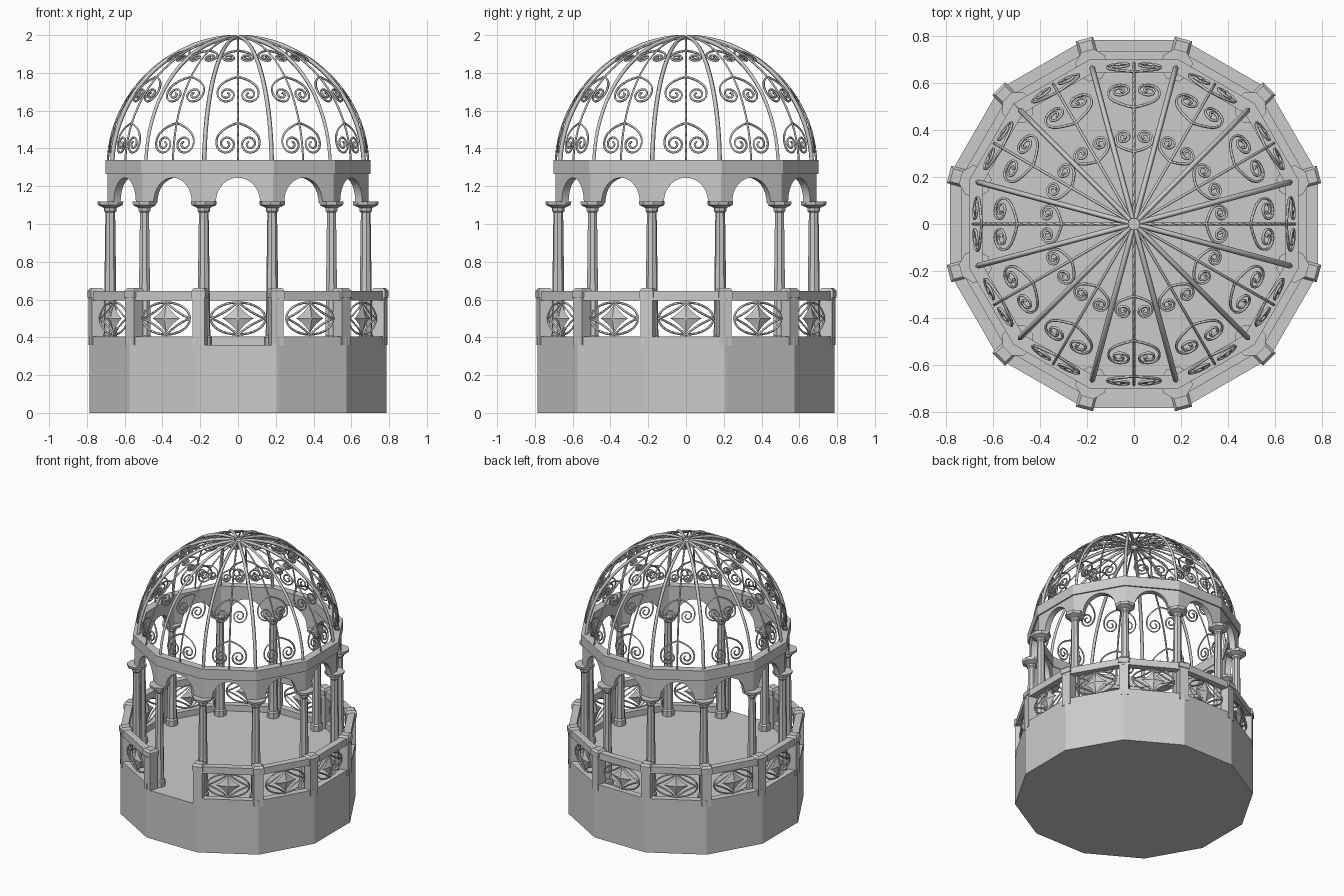
import bpy, bmesh, math
from mathutils import Matrix, Vector

if "Cube" in bpy.data.objects:
    bpy.data.objects.remove(bpy.data.objects["Cube"])

N = 12
T = math.tan(math.pi / N)
FACES = [Matrix.Rotation(2 * math.pi * k / N, 4, 'Z') for k in range(N)]
CORNERS = [Matrix.Rotation(2 * math.pi * (k + 0.5) / N, 4, 'Z') for k in range(N)]


def finish(name, bm, smooth=False):
    bmesh.ops.recalc_face_normals(bm, faces=bm.faces)
    me = bpy.data.meshes.new(name)
    bm.to_mesh(me)
    bm.free()
    ob = bpy.data.objects.new(name, me)
    bpy.context.collection.objects.link(ob)
    if smooth:
        bpy.ops.object.select_all(action='DESELECT')
        ob.select_set(True)
        bpy.context.view_layer.objects.active = ob
        bpy.ops.object.shade_smooth_by_angle()
    return ob


def hexa(bm, M, pts):
    """Eight points: four below, four above, in matching order."""
    v = [bm.verts.new(M @ Vector(p)) for p in pts]
    for f in ((0, 1, 2, 3), (4, 5, 6, 7), (0, 1, 5, 4), (1, 2, 6, 5), (2, 3, 7, 6), (3, 0, 4, 7)):
        bm.faces.new([v[i] for i in f])


def mitred_bar(bm, M, a_in, a_out, z0, z1):
    """Straight bar along one side of the twelve-sided plan."""
    plan = [(-a_out * T, -a_out), (a_out * T, -a_out), (a_in * T, -a_in), (-a_in * T, -a_in)]
    hexa(bm, M, [(x, y, z) for z in (z0, z1) for x, y in plan])


def block(bm, M, w, r0, r1, z0, z1):
    plan = [(-w, -r1), (w, -r1), (w, -r0), (-w, -r0)]
    hexa(bm, M, [(x, y, z) for z in (z0, z1) for x, y in plan])


def tubes(name, paths, radius):
    """Joined thin four-sided rods; each path is (points, closed)."""
    cu = bpy.data.curves.new(name, 'CURVE')
    cu.dimensions = '3D'
    cu.bevel_depth = radius
    cu.bevel_resolution = 0
    cu.use_fill_caps = True
    for pts, closed in paths:
        sp = cu.splines.new('POLY')
        sp.points.add(len(pts) - 1)
        for p, q in zip(sp.points, pts):
            p.co = (q[0], q[1], q[2], 1)
        sp.use_cyclic_u = closed
    ob = bpy.data.objects.new(name, cu)
    bpy.context.collection.objects.link(ob)
    bpy.ops.object.select_all(action='DESELECT')
    ob.select_set(True)
    bpy.context.view_layer.objects.active = ob
    bpy.ops.object.convert(target='MESH')


# solid base
bm = bmesh.new()
R = 0.785 / math.cos(math.pi / N)
bmesh.ops.create_cone(bm, cap_ends=True, segments=N, radius1=R, radius2=R, depth=0.36,
                      matrix=CORNERS[0] @ Matrix.Translation((0, 0, 0.18)) @ Matrix.Rotation(math.pi / 2, 4, 'Z'))
finish("base", bm)

# railing: rails on every side except the front entrance
bm = bmesh.new()
for M in FACES[1:]:
    mitred_bar(bm, M, 0.735, 0.785, 0.36, 0.405)
    mitred_bar(bm, M, 0.735, 0.785, 0.595, 0.645)
finish("railing_rails", bm)

# railing posts with chamfered caps
bm = bmesh.new()
for M in CORNERS:
    block(bm, M, 0.033, 0.745, 0.81, 0.36, 0.62)
    lo, hi = (0.038, 0.738, 0.816), (0.028, 0.75, 0.804)
    block(bm, M, *lo, 0.61, 0.645)
    hexa(bm, M, [(x, y, z) for (w, a, b), z in ((lo, 0.645), (hi, 0.66))
                 for x, y in ((-w, -b), (w, -b), (w, -a), (-w, -a))])
finish("railing_posts", bm)

# pointed star ornaments in the railing
bm = bmesh.new()
for M in FACES[1:]:
    rim = []
    for i in range(24):
        t = 2 * math.pi * i / 24
        c, s = math.cos(t), math.sin(t)
        rim.append(bm.verts.new(M @ Vector((0.085 * c * abs(c), -0.76, 0.5 + 0.08 * s * abs(s)))
                                if i % 6 == 0 else
                                M @ Vector((0.085 * math.copysign(abs(c) ** 2.5, c), -0.76,
                                            0.5 + 0.08 * math.copysign(abs(s) ** 2.5, s)))))
    for y in (-0.78, -0.74):
        tip = bm.verts.new(M @ Vector((0, y, 0.5)))
        for i in range(24):
            bm.faces.new((rim[i], rim[(i + 1) % 24], tip))
finish("railing_stars", bm)

# ornamental oval and concave star outlines
paths = []
for M in FACES[1:]:
    for w, h, p in ((0.145, 0.085, 1), (0.145, 0.09, 2.4)):
        pts = []
        for i in range(32):
            c, s = math.cos(math.pi * i / 16), math.sin(math.pi * i / 16)
            pts.append(M @ Vector((w * math.copysign(abs(c) ** p, c), -0.76,
                                   0.5 + h * math.copysign(abs(s) ** p, s))))
        paths.append((pts, True))
tubes("railing_scrollwork", paths, 0.006)

# columns with flared capitals
bm = bmesh.new()
profile = [(0.36, 0.043), (0.40, 0.043), (0.41, 0.035), (1.06, 0.026), (1.07, 0.034),
           (1.085, 0.034), (1.10, 0.066), (1.12, 0.07)]
for M in CORNERS:
    rings = [[bm.verts.new(M @ Vector((r * math.cos((i + .5) * math.pi / 4),
                                      -0.7 + r * math.sin((i + .5) * math.pi / 4), z)))
              for i in range(8)] for z, r in profile]
    for a, b in zip(rings, rings[1:]):
        for i in range(8):
            bm.faces.new((a[i], a[(i + 1) % 8], b[(i + 1) % 8], b[i]))
    bm.faces.new(rings[0])
    bm.faces.new(rings[-1])
finish("columns", bm, True)

# arches between the columns
bm = bmesh.new()
AO, AI, ZT = 0.692, 0.65, 1.27
edge = [(-AO * T, 1.115)] + [(-0.117 * math.cos(math.pi * i / 16), 1.115 + 0.13 * math.sin(math.pi * i / 16))
                             for i in range(17)] + [(AO * T, 1.115)]
for M in FACES:
    rows = [[bm.verts.new(M @ Vector((x * (a / AO if abs(x) > 0.13 else 1), -a, ZT if top else z)))
             for x, z in edge] for a, top in ((AO, 1), (AO, 0), (AI, 0), (AI, 1))]
    for a, b in zip(rows, rows[1:]):
        for i in range(len(edge) - 1):
            bm.faces.new((a[i], a[i + 1], b[i + 1], b[i]))
finish("arches", bm, True)

# flat ring carrying the dome
bm = bmesh.new()
for M in FACES:
    mitred_bar(bm, M, 0.645, 0.702, 1.265, 1.34)
finish("ring_beam", bm)

# dome ribs
DR, DZ = 0.69, 1.30


def dome(M, u, v):
    """Point on the dome: u sideways, v up along the surface."""
    f = v / DR
    r = DR * math.cos(f)
    a = u / max(r, 0.02)
    return M @ Vector((r * math.sin(a), -r * math.cos(a), DZ + DR * math.sin(f)))


def rib_path(M):
    return [dome(M, 0, DR * math.radians(2 + 86 * i / 24)) for i in range(25)]


tubes("dome_main_ribs", [(rib_path(M), False) for M in CORNERS], 0.012)
tubes("dome_thin_ribs", [(rib_path(M), False) for M in FACES], 0.006)

# mirrored scrolls in three tiers: curl height, rise to peak, curl offset, curl size
paths = []
for v0, rise, off, size in ((0.125, 0.115, 0.062, 0.053), (0.41, 0.12, 0.06, 0.05), (0.69, 0.075, 0.046, 0.034)):
    half = []
    side = off + size
    for i in range(8):
        t = i / 8
        half.append((2 * t * (1 - t) * side * 1.05 + t * t * side,
                     v0 + (1 - t) ** 2 * rise + 2 * t * (1 - t) * rise * 0.65))
    for i in range(29):
        t = i / 28
        a = -t * 1.7 * 2 * math.pi
        r = size * (1 - 0.8 * t)
        half.append((off + r * math.cos(a), v0 + r * math.sin(a)))
    for M in FACES:
        for s in (-1, 1):
            paths.append(([dome(M, s * u, v) for u, v in half], False))
tubes("dome_scrolls", paths, 0.006)
